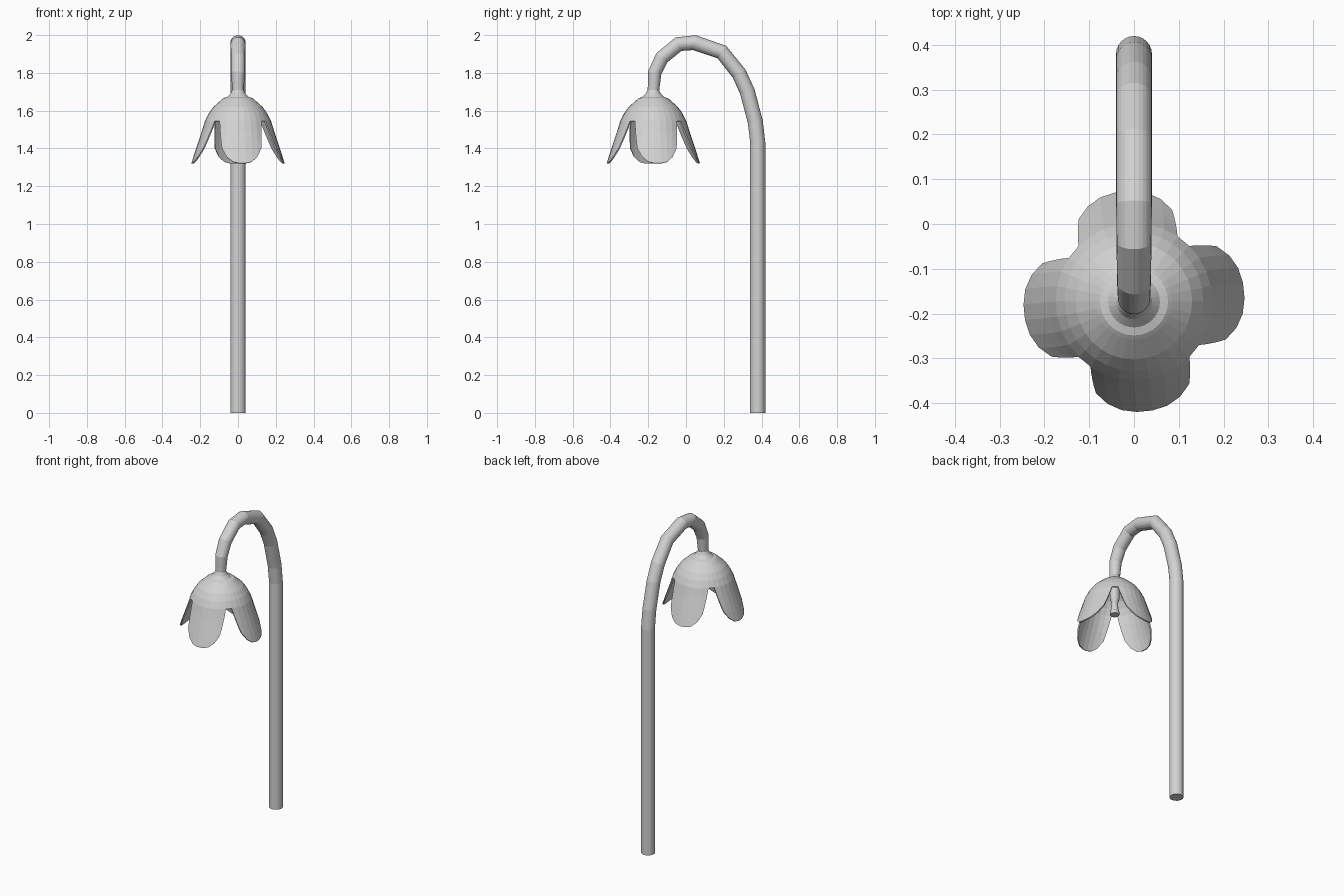
import bpy, bmesh, math
from mathutils import Vector

if "Cube" in bpy.data.objects:
    bpy.data.objects.remove(bpy.data.objects["Cube"])

mat = bpy.data.materials.new("light_grey")
mat.diffuse_color = (0.65, 0.65, 0.65, 1)
mat.use_nodes = True
mat.node_tree.nodes["Principled BSDF"].inputs["Base Color"].default_value = mat.diffuse_color
CY = -0.173   # y of the flower shade axis
SEG = 32


def finish(name, bm, recalc=True):
    if recalc:
        bmesh.ops.recalc_face_normals(bm, faces=bm.faces[:])
    me = bpy.data.meshes.new(name)
    bm.to_mesh(me)
    bm.free()
    me.materials.append(mat)
    ob = bpy.data.objects.new(name, me)
    bpy.context.collection.objects.link(ob)
    return ob


def bridge(bm, a, b):
    n = len(a)
    for i in range(n):
        bm.faces.new((a[i], a[(i + 1) % n], b[(i + 1) % n], b[i]))


def polar(r, ang, z):
    return Vector((r * math.cos(ang), CY + r * math.sin(ang), z))


# Curved post: a tube swept along a path in the yz plane (y, z, radius)
path = [(.38, 0, .04), (.38, 1.43, .04), (.367, 1.54, .04), (.325, 1.70, .04),
        (.282, 1.795, .04), (.19, 1.91, .04), (.045, 1.96, .04), (-.04, 1.952, .039),
        (-.128, 1.88, .038), (-.166, 1.80, .036), (-.173, 1.70, .03)]
bm = bmesh.new()
rings = []
for i, (y, z, r) in enumerate(path):
    a, b = path[max(i - 1, 0)], path[min(i + 1, len(path) - 1)]
    if i == 1:
        b = a[0], 2, 0          # keep the straight post level at its top
    t = Vector((0, b[0] - a[0], b[1] - a[1])).normalized()
    side = Vector((0, t.z, -t.y))
    rings.append([bm.verts.new(Vector((0, y, z)) + r * (math.cos(w) * Vector((1, 0, 0)) + math.sin(w) * side))
                  for w in (2 * math.pi * k / 24 for k in range(24))])
for a, b in zip(rings, rings[1:]):
    bridge(bm, a, b)
bm.faces.new(rings[0])
bm.faces.new(rings[-1])
finish("curved_post", bm)

# Flower shade: a revolved dome that splits into four rounded petals
dome = [(.03, 1.71), (.04, 1.69), (.058, 1.672), (.076, 1.667), (.085, 1.66),
        (.13, 1.62), (.155, 1.585), (.175, 1.545)]
lower = [(.175, 1.545), (.195, 1.48), (.222, 1.40), (.247, 1.322)]


def radius_at(z):
    for (r0, z0), (r1, z1) in zip(lower, lower[1:]):
        if z >= z1:
            return r0 + (r1 - r0) * (z0 - z) / (z0 - z1)
    return lower[-1][0]


bm = bmesh.new()
step = 2 * math.pi / SEG
rings = [[bm.verts.new(polar(r, k * step, z)) for k in range(SEG)] for r, z in dome]
for a, b in zip(rings, rings[1:]):
    bridge(bm, b, a)
tips = [1.40, 1.355, 1.33, 1.322]
tips += tips[::-1]
ROWS = 4
for p in range(4):
    prev = [rings[-1][(p * 8 - 3 + j) % SEG] for j in range(8)]
    for row in range(1, ROWS + 1):
        t = row / ROWS
        cur = []
        for j in range(8):
            z = 1.545 + (tips[j] - 1.545) * t
            k = p * 8 + .5 + (j - 3.5) * (1 - t * 2 / 7)
            cur.append(bm.verts.new(polar(radius_at(z), k * step, z)))
        for j in range(7):
            bm.faces.new((cur[j], cur[j + 1], prev[j + 1], prev[j]))
        prev = cur
shade = finish("petal_shade", bm, recalc=False)
sol = shade.modifiers.new("thickness", "SOLIDIFY")
sol.thickness = 0.008
sol.offset = -1

# Lamp stem hanging inside the shade
prof = [(.028, 1.69), (.027, 1.56), (.018, 1.53), (.024, 1.48), (.027, 1.475), (.027, 1.455)]
bm = bmesh.new()
rings = [[bm.verts.new(polar(r, 2 * math.pi * k / 16, z)) for k in range(16)] for r, z in prof]
for a, b in zip(rings, rings[1:]):
    bridge(bm, a, b)
bm.faces.new(rings[0])
bm.faces.new(rings[-1])
finish("lamp_stem", bm)
